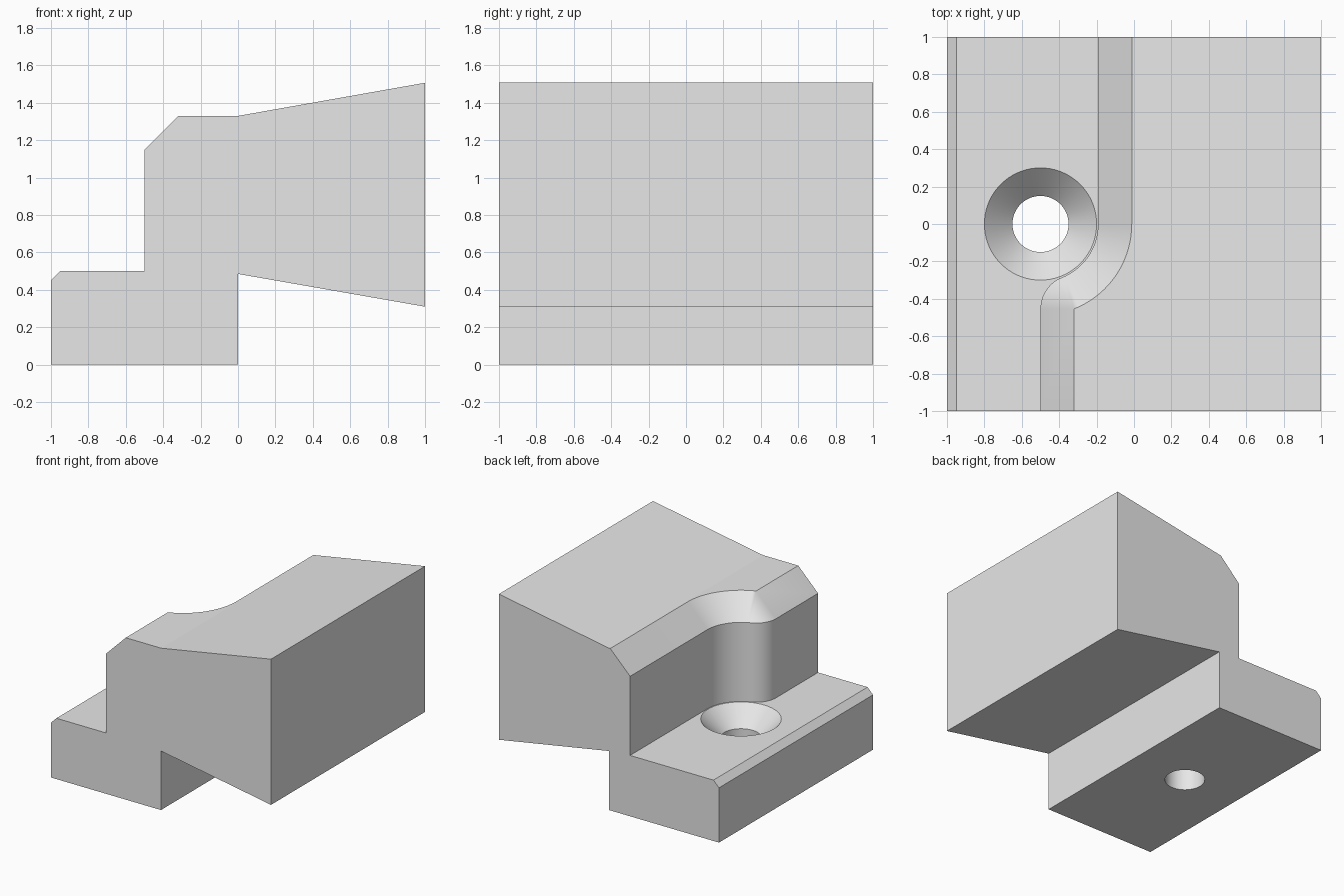
import bpy, bmesh, math
from mathutils import Vector

if "Cube" in bpy.data.objects:
    bpy.data.objects.remove(bpy.data.objects["Cube"], do_unlink=True)

grey = bpy.data.materials.new("plain grey")
grey.use_nodes = True
grey.diffuse_color = (0.8, 0.8, 0.8, 1)
grey.node_tree.nodes["Principled BSDF"].inputs["Base Color"].default_value = (0.8, 0.8, 0.8, 1)


def loft(name, rings):
    """Closed solid skinned through rings of equal point count."""
    bm = bmesh.new()
    loops = [[bm.verts.new(p) for p in ring] for ring in rings]
    n = len(loops[0])
    for a, b in zip(loops, loops[1:]):
        for i in range(n):
            j = (i + 1) % n
            bm.faces.new((a[i], a[j], b[j], b[i]))
    bm.faces.new(loops[0])
    bm.faces.new(loops[-1])
    bmesh.ops.remove_doubles(bm, verts=bm.verts, dist=0.0001)
    bmesh.ops.recalc_face_normals(bm, faces=bm.faces)
    mesh = bpy.data.meshes.new(name)
    bm.to_mesh(mesh)
    bm.free()
    mesh.materials.append(grey)
    obj = bpy.data.objects.new(name, mesh)
    bpy.context.collection.objects.link(obj)
    return obj


def arc(centre, radius, start, end, steps):
    return [(centre[0] + radius * math.cos(start + (end - start) * i / steps),
             centre[1] + radius * math.sin(start + (end - start) * i / steps))
            for i in range(steps + 1)]


# Body: side profile run from front to back
profile = [(-1, 0), (0, 0), (0, 0.485), (1, 0.31), (1, 1.507), (0, 1.33),
           (-0.95, 1.33), (-0.95, 0.5), (-1, 0.45)]
body = loft("clamp_body", [[(x, y, z) for x, z in profile] for y in (-1, 1)])

# Recess: wall that wraps round the bolt hole, with a chamfered upper edge
hole = (-0.5, 0)
bevel, top_radius = 0.18, 0.488
turn = -math.acos(bevel / top_radius)
corner = (hole[0] + bevel, top_radius * math.sin(turn))


def wall(offset):
    """Plan outline of the recess; offset is the chamfer run still to go."""
    pts = [(-1.3, 1.2), (hole[0] + top_radius - offset, 1.2)]
    pts += arc(hole, top_radius - offset, 0, turn, 18)
    pts += arc(corner, offset, turn + math.pi, math.pi, 16)
    return pts + [(corner[0] - offset, -1.2), (-1.3, -1.2)]


levels = [(0.5, bevel), (1.15, bevel), (1.33, 0), (1.6, 0)]
recess = loft("recess_cutter", [[(x, y, z) for x, y in wall(o)] for z, o in levels])

# Countersunk bolt hole
steps = [(-0.2, 0.15), (0.35, 0.15), (0.5, 0.3), (0.8, 0.3)]
bolt = loft("bolt_hole_cutter",
            [[(x, y, z) for x, y in arc(hole, r, 0, math.tau, 72)[:-1]] for z, r in steps])

# Cut the body, then discard the cutters
bpy.ops.object.select_all(action='DESELECT')
bpy.context.view_layer.objects.active = body
body.select_set(True)
for cutter in (recess, bolt):
    cutter.hide_render = True
    mod = body.modifiers.new("cut", 'BOOLEAN')
    mod.operation = 'DIFFERENCE'
    mod.solver = 'EXACT'
    mod.object = cutter
    bpy.ops.object.modifier_apply(modifier=mod.name)
    bpy.data.objects.remove(cutter, do_unlink=True)

# Smooth only the rounded walls and the hole
bpy.ops.object.shade_smooth_by_angle(angle=math.radians(8))
weighted = body.modifiers.new("weighted normals", 'WEIGHTED_NORMAL')
weighted.keep_sharp = True
